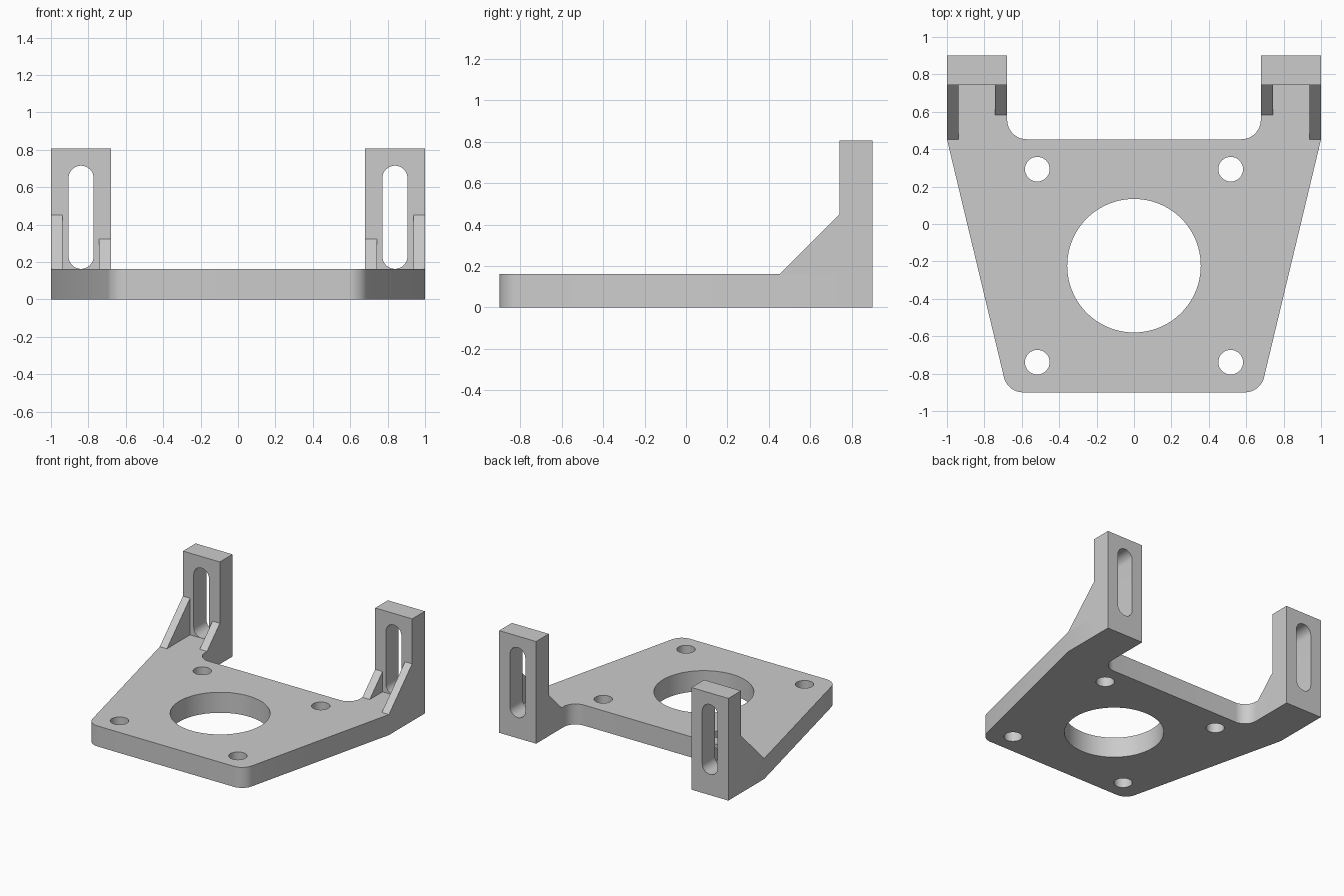
import bpy, bmesh, math
from mathutils import Vector, Matrix

if "Cube" in bpy.data.objects:
    bpy.data.objects.remove(bpy.data.objects["Cube"])

grey = bpy.data.materials.new("light_grey")
grey.diffuse_color = (0.6, 0.6, 0.6, 1)
grey.use_nodes = True
grey.node_tree.nodes["Principled BSDF"].inputs["Base Color"].default_value = grey.diffuse_color

PLATE_T = 0.162          # plate thickness
BACK, WALL_Y = 0.9, 0.742  # back and front faces of the uprights
EDGE_Y = 0.453           # rear edge of the main plate
IN_X = 0.678             # inner side of the uprights
TOP_Z = 0.806

# Local (x, y, z) of a profile mapped to world planes
XY = Matrix.Identity(4)
XZ = Matrix(((1, 0, 0, 0), (0, 0, 1, 0), (0, 1, 0, 0), (0, 0, 0, 1)))
YZ = Matrix(((0, 0, 1, 0), (1, 0, 0, 0), (0, 1, 0, 0), (0, 0, 0, 1)))


def arc(cx, cy, r, a0, a1, n):
    return [(cx + r * math.cos(a0 + (a1 - a0) * i / n),
             cy + r * math.sin(a0 + (a1 - a0) * i / n)) for i in range(n + 1)]


def circle(cx, cy, r, n):
    return arc(cx, cy, r, 0, math.tau, n)[:-1]


def slot(cx, z0, z1, r, n=16):
    return (arc(cx, z1 - r, r, 0, math.pi, n)
            + arc(cx, z0 + r, r, math.pi, math.tau, n))


def rounded(corners, n=12):
    """Outline from (x, y, fillet radius) corners."""
    pts = []
    for i, (x, y, r) in enumerate(corners):
        p = Vector((x, y))
        if r == 0:
            pts.append((x, y))
            continue
        a = (Vector(corners[i - 1][:2]) - p).normalized()
        b = (Vector(corners[(i + 1) % len(corners)][:2]) - p).normalized()
        half = a.angle(b) / 2
        c = p + (a + b).normalized() * (r / math.sin(half))
        s = p + a * (r / math.tan(half)) - c
        e = p + b * (r / math.tan(half)) - c
        a0 = math.atan2(s.y, s.x)
        sweep = math.remainder(math.atan2(e.y, e.x) - a0, math.tau)
        pts += arc(c.x, c.y, r, a0, a0 + sweep, n)
    return pts


def extrude(name, loops, low, high, plane):
    """Fill an outline (with holes) and extrude it between low and high."""
    cu = bpy.data.curves.new(name, 'CURVE')
    cu.dimensions = '2D'
    cu.fill_mode = 'BOTH'
    cu.extrude = (high - low) / 2
    for loop in loops:
        sp = cu.splines.new('POLY')
        sp.points.add(len(loop) - 1)
        for pt, (x, y) in zip(sp.points, loop):
            pt.co = (x, y, 0, 1)
        sp.use_cyclic_u = True
    ob = bpy.data.objects.new(name, cu)
    bpy.context.collection.objects.link(ob)
    bpy.ops.object.select_all(action='DESELECT')
    ob.select_set(True)
    bpy.context.view_layer.objects.active = ob
    bpy.ops.object.convert(target='MESH')
    ob = bpy.context.view_layer.objects.active
    ob.name = name
    me = ob.data
    bm = bmesh.new()
    bm.from_mesh(me)
    bmesh.ops.remove_doubles(bm, verts=bm.verts, dist=1e-5)
    bm.transform(plane @ Matrix.Translation((0, 0, (low + high) / 2)))
    bmesh.ops.recalc_face_normals(bm, faces=bm.faces)
    bm.to_mesh(me)
    bm.free()
    me.materials.clear()
    me.materials.append(grey)
    bpy.ops.object.shade_smooth_by_angle(angle=math.radians(30))
    return ob


# Base plate with rear arms, centre bore and four screw holes
right = [(0.676, -0.9, 0.104), (1, EDGE_Y, 0), (1, WALL_Y, 0),
         (IN_X, WALL_Y, 0), (IN_X, EDGE_Y, 0.104)]
outline = rounded(right + [(-x, y, r) for x, y, r in reversed(right)])
holes = [circle(0, -0.223, 0.357, 96)]
holes += [circle(sx * 0.517, -0.223 + sy * 0.516, 0.066, 32)
          for sx in (-1, 1) for sy in (-1, 1)]
extrude("base_plate", [outline] + holes, 0, PLATE_T, XY)

# Slotted uprights and their triangular ribs on both sides
for side, s in (("left", -1), ("right", 1)):
    wall = [(s * IN_X, 0), (s, 0), (s, TOP_Z), (s * IN_X, TOP_Z)]
    extrude(side + "_upright", [wall, slot(s * 0.839, 0.163, 0.715, 0.067)],
            WALL_Y, BACK, XZ)
    for part, x0, x1, leg in (("outer_rib", 0.938, 1.0, 0.289),
                              ("inner_rib", IN_X, 0.742, 0.16)):
        tri = [(WALL_Y - leg, PLATE_T), (WALL_Y, PLATE_T),
               (WALL_Y, PLATE_T + leg)]
        lo, hi = sorted((s * x0, s * x1))
        extrude(side + "_" + part, [tri], lo, hi, YZ)
